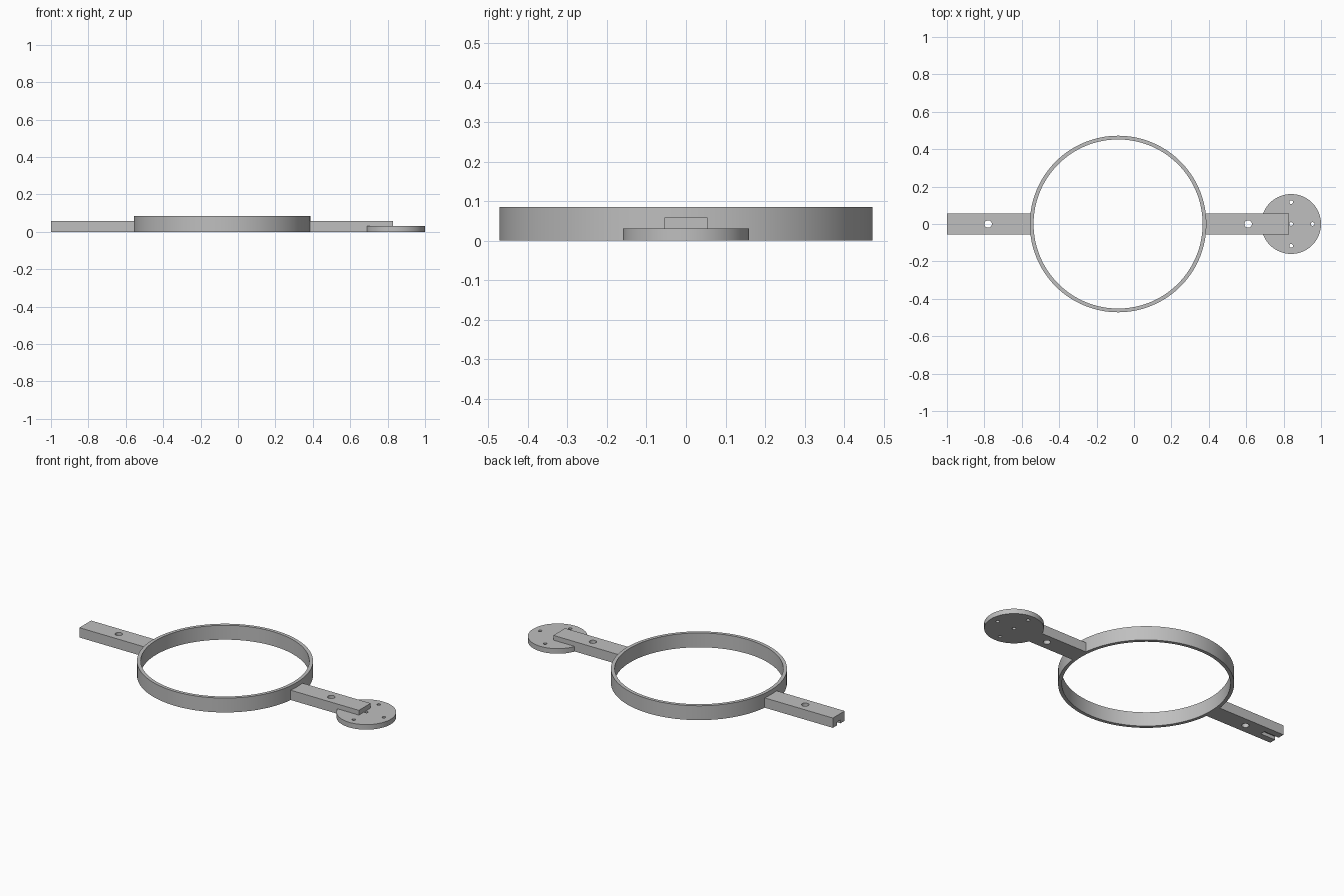
import bpy
import bmesh
import math
from mathutils import Matrix

old = bpy.data.objects.get("Cube")
if old:
    bpy.data.objects.remove(old, do_unlink=True)

GREY = (0.52, 0.52, 0.52, 1)
metal = bpy.data.materials.new("plain grey")
metal.use_nodes = True
metal.diffuse_color = GREY
metal.node_tree.nodes["Principled BSDF"].inputs["Base Color"].default_value = GREY

RING_X = -0.085
RING_R = 0.472
WALL = 0.02
ARM_REACH = 0.915
DISC_X = 0.84


def make(name, bm):
    mesh = bpy.data.meshes.new(name)
    bm.to_mesh(mesh)
    bm.free()
    mesh.materials.append(metal)
    obj = bpy.data.objects.new(name, mesh)
    bpy.context.collection.objects.link(obj)
    return obj


def cylinder(name, x, y, radius, z0, z1, sides):
    bm = bmesh.new()
    bmesh.ops.create_cone(bm, cap_ends=True, segments=sides, radius1=radius, radius2=radius,
                          depth=z1 - z0, matrix=Matrix.Translation((x, y, (z0 + z1) / 2)))
    return make(name, bm)


def box(name, x0, x1, width, z0, z1):
    bm = bmesh.new()
    place = Matrix.Translation(((x0 + x1) / 2, 0, (z0 + z1) / 2))
    size = Matrix.Diagonal((abs(x1 - x0), width, z1 - z0, 1))
    bmesh.ops.create_cube(bm, size=1, matrix=place @ size)
    return make(name, bm)


def cut(obj, cutters):
    bpy.context.view_layer.objects.active = obj
    for cutter in cutters:
        mod = obj.modifiers.new("cut", "BOOLEAN")
        mod.operation = "DIFFERENCE"
        mod.solver = "EXACT"
        mod.object = cutter
        bpy.ops.object.modifier_apply(modifier=mod.name)
        bpy.data.objects.remove(cutter, do_unlink=True)


def smooth(obj):
    bpy.ops.object.select_all(action="DESELECT")
    obj.select_set(True)
    bpy.context.view_layer.objects.active = obj
    bpy.ops.object.shade_smooth_by_angle(angle=math.radians(30))


# Thin round hoop
ring = cylinder("ring", RING_X, 0, RING_R, 0, 0.085, 128)
cut(ring, [cylinder("ring_bore", RING_X, 0, RING_R - WALL, -0.1, 0.2, 128)])
smooth(ring)

# Two opposite arms, each with a bolt hole and a slot under its tip
for name, side in (("right_arm", -1), ("left_arm", 1)):
    tip = RING_X + side * ARM_REACH
    arm = box(name, RING_X + side * (RING_R - WALL / 2), tip, 0.11, 0, 0.058)
    hole = cylinder("bolt_hole", RING_X + side * 0.695, 0, 0.02, -0.1, 0.2, 32)
    slot = box("slot", tip - side * 0.1, tip + side * 0.05, 0.03, -0.05, 0.02)
    cut(arm, [hole, slot])
    smooth(arm)

# Round plate under the left arm, with screw holes
plate = cylinder("round_plate", DISC_X, 0, 0.16, 0, 0.03, 96)
spots = [(0, 0), (0.115, 0), (0, 0.117), (0, -0.117)]
cut(plate, [cylinder("screw_hole", DISC_X + x, y, 0.01, -0.1, 0.2, 24) for x, y in spots])
smooth(plate)
